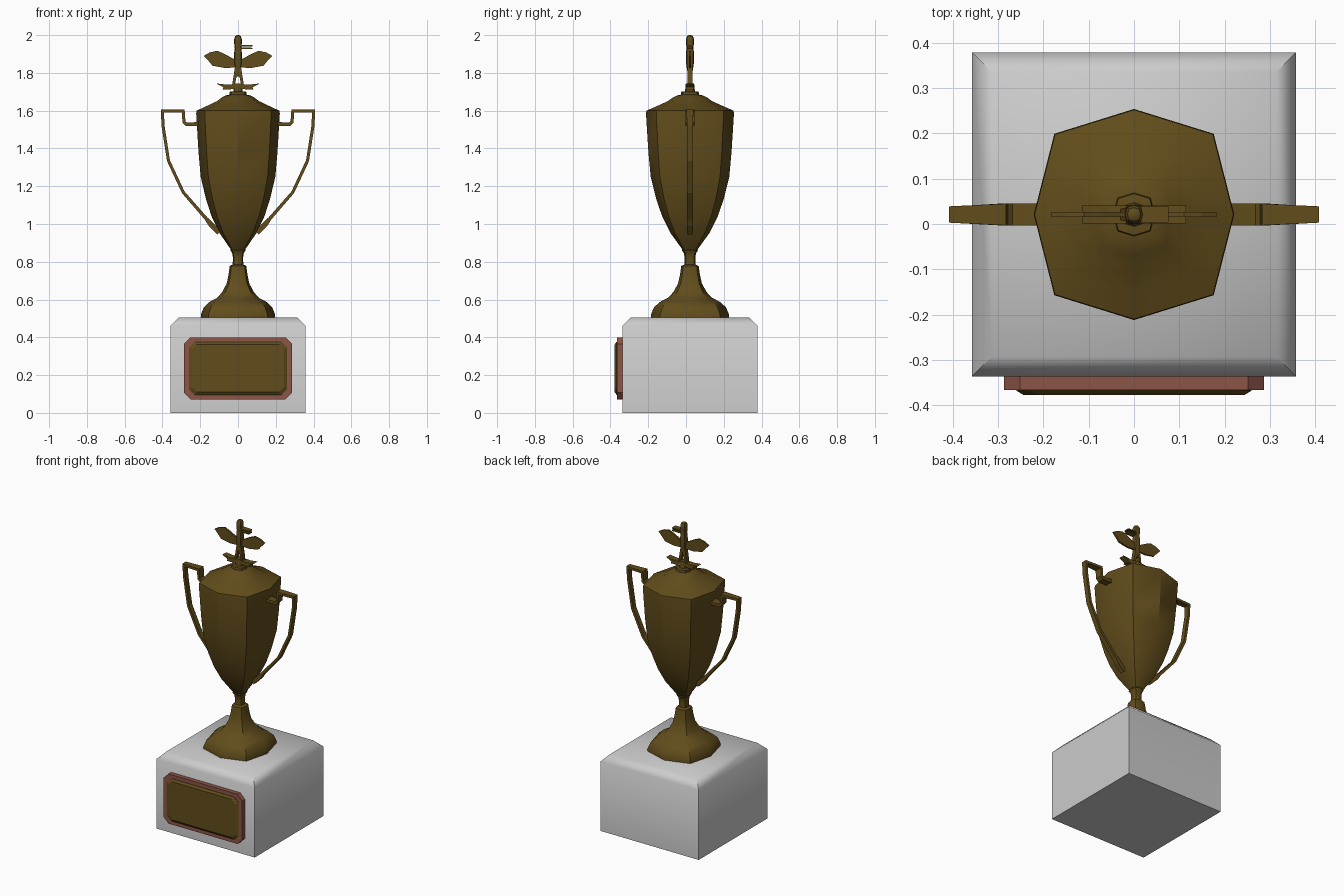
import bpy
import bmesh
from mathutils import Vector

if "Cube" in bpy.data.objects:
    bpy.data.objects.remove(bpy.data.objects["Cube"])

CY = 0.021  # depth of the trophy axis


def material(name, rgb):
    m = bpy.data.materials.new(name)
    m.diffuse_color = (*rgb, 1)
    m.use_nodes = True
    m.node_tree.nodes["Principled BSDF"].inputs["Base Color"].default_value = m.diffuse_color
    return m


gold = material("dark_gold", (0.12, 0.073, 0.011))
wood = material("brown_wood", (0.26, 0.09, 0.063))


def loft(name, rings, mat=None, smooth=None, mirror=False):
    """Skin equal-length rings of points and cap both ends."""
    bm = bmesh.new()
    vs = [[bm.verts.new(p) for p in ring] for ring in rings]
    n = len(vs[0])
    for a, b in zip(vs, vs[1:]):
        for i in range(n):
            j = (i + 1) % n
            bm.faces.new((a[i], a[j], b[j], b[i]))
    bm.faces.new(vs[0][::-1])
    bm.faces.new(vs[-1])
    bmesh.ops.recalc_face_normals(bm, faces=bm.faces)
    me = bpy.data.meshes.new(name)
    bm.to_mesh(me)
    bm.free()
    ob = bpy.data.objects.new(name, me)
    bpy.context.collection.objects.link(ob)
    if mat:
        me.materials.append(mat)
    if mirror:
        ob.modifiers.new("mirror", 'MIRROR').use_axis[0] = True
    if smooth:
        bpy.ops.object.select_all(action='DESELECT')
        ob.select_set(True)
        bpy.context.view_layer.objects.active = ob
        bpy.ops.object.shade_smooth_by_angle(angle=smooth)
    return ob


def octagon(r, z):
    """Eight-sided ring, slightly narrow in x, corners on the axes."""
    q = [(0.95, 0), (0.755, 0.765), (0, 1), (-0.755, 0.765)]
    q += [(-x, -y) for x, y in q]
    return [(x * r, CY + y * r, z) for x, y in q]


def rect(hx, hy, z):
    return [(sx * hx, CY + sy * hy, z) for sx, sy in ((-1, -1), (1, -1), (1, 1), (-1, 1))]


def plate(hx, hz, c, y, zc=0.236):
    """Chamfered rectangle facing the front."""
    pts = [(hx, hz - c), (hx - c, hz), (c - hx, hz), (-hx, hz - c),
           (-hx, c - hz), (c - hx, -hz), (hx - c, -hz), (hx, c - hz)]
    return [(x, y, zc + z) for x, z in pts]


def slab(outline, hy):
    """Two copies of an xz outline, for a flat part."""
    return [[(x, CY + s * hy, z) for x, z in outline] for s in (-1, 1)]


def sweep(path):
    """Strap rings along (x, z, half thickness, half width) points."""
    rings = []
    for i, (x, z, t, w) in enumerate(path):
        p = Vector((x, z))
        d1 = (p - Vector(path[i - 1][:2])).normalized() if i else None
        d2 = (Vector(path[i + 1][:2]) - p).normalized() if i + 1 < len(path) else d1
        d1 = d1 or d2
        d = (d1 + d2).normalized()
        k = t / max(d.dot(d1), 0.6)
        nx, nz = -d.y * k, d.x * k
        rings.append([(x + s * nx, CY + e * w, z + s * nz)
                      for s, e in ((-1, -1), (1, -1), (1, 1), (-1, 1))])
    return rings


# stone base with bevelled top
loft("base_block", [rect(0.358, 0.358, 0), rect(0.358, 0.358, 0.46),
                    rect(0.314, 0.314, 0.505)], smooth=0.9)

# plaque on the front
loft("plaque_frame", [plate(0.287, 0.164, 0.035, -0.335),
                      plate(0.287, 0.164, 0.035, -0.366)], wood)
loft("plaque_panel", [plate(0.26, 0.14, 0.03, -0.36), plate(0.26, 0.14, 0.03, -0.368),
                      plate(0.243, 0.126, 0.025, -0.378)], gold)

# foot and stem
foot = [(0.207, 0.503), (0.207, 0.52), (0.19, 0.56), (0.158, 0.588), (0.115, 0.61),
        (0.088, 0.64), (0.063, 0.685), (0.053, 0.73), (0.046, 0.778), (0.03, 0.785),
        (0.028, 0.82), (0.032, 0.845), (0.042, 0.86), (0.038, 0.88)]
loft("foot_and_stem", [octagon(r, z) for r, z in foot], gold, smooth=0.6)

# bowl
bowl = [(0.04, 0.865), (0.062, 0.895), (0.105, 0.955), (0.147, 1.04), (0.178, 1.13),
        (0.208, 1.25), (0.22, 1.38), (0.233, 1.585), (0.231, 1.6)]
loft("bowl", [octagon(r, z) for r, z in bowl], gold, smooth=0.6)

# lid
lid = [(0.231, 1.6), (0.18, 1.622), (0.118, 1.65), (0.09, 1.67), (0.07, 1.68),
       (0.048, 1.685), (0.046, 1.7), (0.02, 1.703)]
loft("lid", [octagon(r, z) for r, z in lid], gold, smooth=0.6)

# side handles
handle = [(0.2, 1.532, 0.012, 0.024), (0.235, 1.528, 0.01, 0.024), (0.272, 1.527, 0.009, 0.024),
          (0.286, 1.54, 0.008, 0.024), (0.29, 1.597, 0.008, 0.024),
          (0.4, 1.597, 0.008, 0.018), (0.397, 1.52, 0.008, 0.016), (0.368, 1.335, 0.008, 0.016),
          (0.29, 1.168, 0.008, 0.016), (0.17, 1.03, 0.009, 0.016), (0.145, 1.0, 0.014, 0.016),
          (0.1, 0.955, 0.014, 0.014)]
loft("handle", sweep(handle), gold, mirror=True)

# finial mount and lower leaves
loft("finial_mount", [octagon(0.027, 1.695), octagon(0.022, 1.745)], gold)
leaf = [(0, 1.725), (0.04, 1.712), (0.082, 1.712), (0.078, 1.724),
        (0.115, 1.744), (0.06, 1.738), (0, 1.742)]
loft("lower_leaf", slab(leaf, 0.02), gold, mirror=True)

# bird: legs, body with head, wings, beak
leg = [(0.024, 1.735, 0.007, 0.012), (0.016, 1.78, 0.008, 0.014), (0.006, 1.83, 0.01, 0.014)]
loft("bird_leg", sweep(leg), gold, mirror=True)
body = [(0.008, 1.78), (0.016, 1.82), (0.022, 1.86), (0.021, 1.91), (0.018, 1.93),
        (0.021, 1.955), (0.021, 1.98), (0.015, 1.995), (0.006, 2.0)]
loft("bird_body", [octagon(r, z) for r, z in body], gold, smooth=0.6)
wing = [(0, 1.825), (0.02, 1.828), (0.07, 1.826), (0.135, 1.838), (0.155, 1.862), (0.182, 1.89),
        (0.15, 1.908), (0.11, 1.917), (0.07, 1.9), (0.025, 1.875), (0, 1.87)]
loft("bird_wing", slab(wing, 0.006), gold, mirror=True)
for name, z in (("beak_lower", 1.93), ("beak_upper", 1.945)):
    loft(name, slab([(0.01, z - 0.004), (0.076, z - 0.004), (0.076, z + 0.003),
                     (0.01, z + 0.004)], 0.018), gold)
